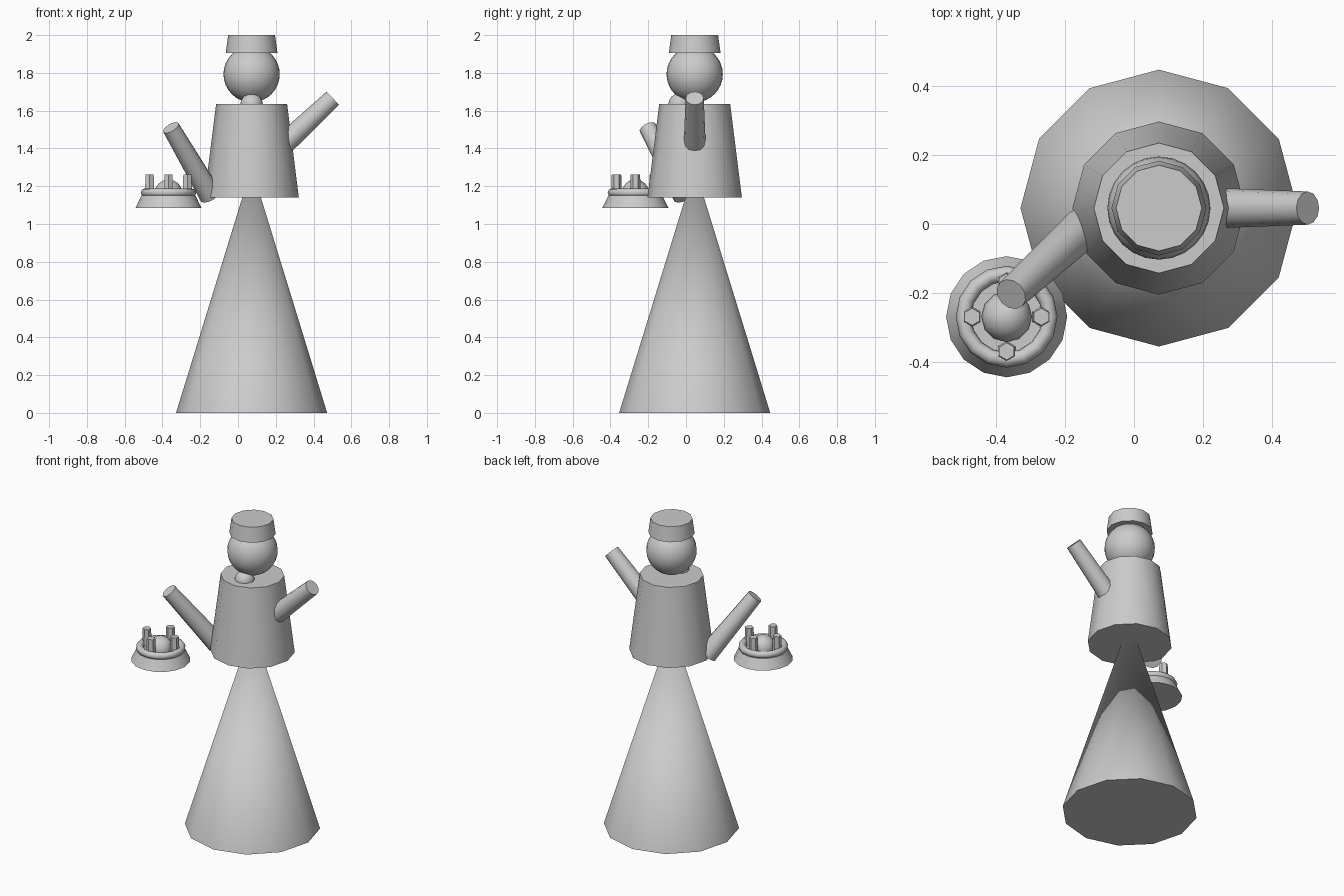
import bpy
from mathutils import Vector

if "Cube" in bpy.data.objects:
    bpy.data.objects.remove(bpy.data.objects["Cube"])

CX, CY = 0.072, 0.046      # body axis
PX, PY = -0.368, -0.268    # small stand axis


def finish(name, smooth=True):
    ob = bpy.context.object
    ob.name = name
    if smooth:
        bpy.ops.object.shade_smooth_by_angle()
    return ob


def frustum(name, a, b, r1, r2, sides=12):
    """Tapered solid running from point a to point b."""
    a, b = Vector(a), Vector(b)
    d = b - a
    bpy.ops.mesh.primitive_cone_add(vertices=sides, radius1=r1, radius2=r2,
                                    depth=d.length, location=(a + b) / 2)
    ob = finish(name)
    if abs(d.x) + abs(d.y) > 1e-6:
        ob.rotation_euler = d.to_track_quat('Z', 'Y').to_euler()
    return ob


def upright(name, x, y, z1, z2, r1, r2, sides=12):
    return frustum(name, (x, y, z1), (x, y, z2), r1, r2, sides)


def ball(name, loc, r, seg=24, rings=16):
    bpy.ops.mesh.primitive_uv_sphere_add(segments=seg, ring_count=rings,
                                         radius=r, location=loc)
    bpy.ops.object.shade_smooth()
    return finish(name, False)


# Body
upright("skirt", CX, CY, 0, 1.3, 0.4, 0)
upright("torso", CX, CY, 1.14, 1.635, 0.25, 0.188)
ball("head", (CX, CY, 1.793), 0.149)
upright("hat", CX, CY, 1.905, 2.0, 0.137, 0.124)
ball("collar_knob", (CX, CY - 0.08, 1.632), 0.06, 12, 8)

# Arms
frustum("raised_arm", (0.17, CY, 1.355), (0.502, CY, 1.666), 0.061, 0.048)
frustum("offering_arm", (-0.145, -0.01, 1.15), (-0.355, -0.203, 1.51), 0.06, 0.047)

# Small stand with ring, dome and pegs
upright("stand_base", PX, PY, 1.085, 1.15, 0.175, 0.143, 16)
bpy.ops.mesh.primitive_torus_add(major_segments=16, minor_segments=8,
                                 major_radius=0.125, minor_radius=0.022,
                                 location=(PX, PY, 1.166))
bpy.ops.object.shade_smooth()
finish("stand_ring", False)
ball("stand_dome", (PX, PY, 1.163), 0.073, 12, 8)
for i, (dx, dy) in enumerate([(1, 0), (0, 1), (-1, 0), (0, -1)]):
    upright(f"peg_{i + 1}", PX + 0.1 * dx, PY + 0.1 * dy, 1.145, 1.262, 0.029, 0.025, 6)
